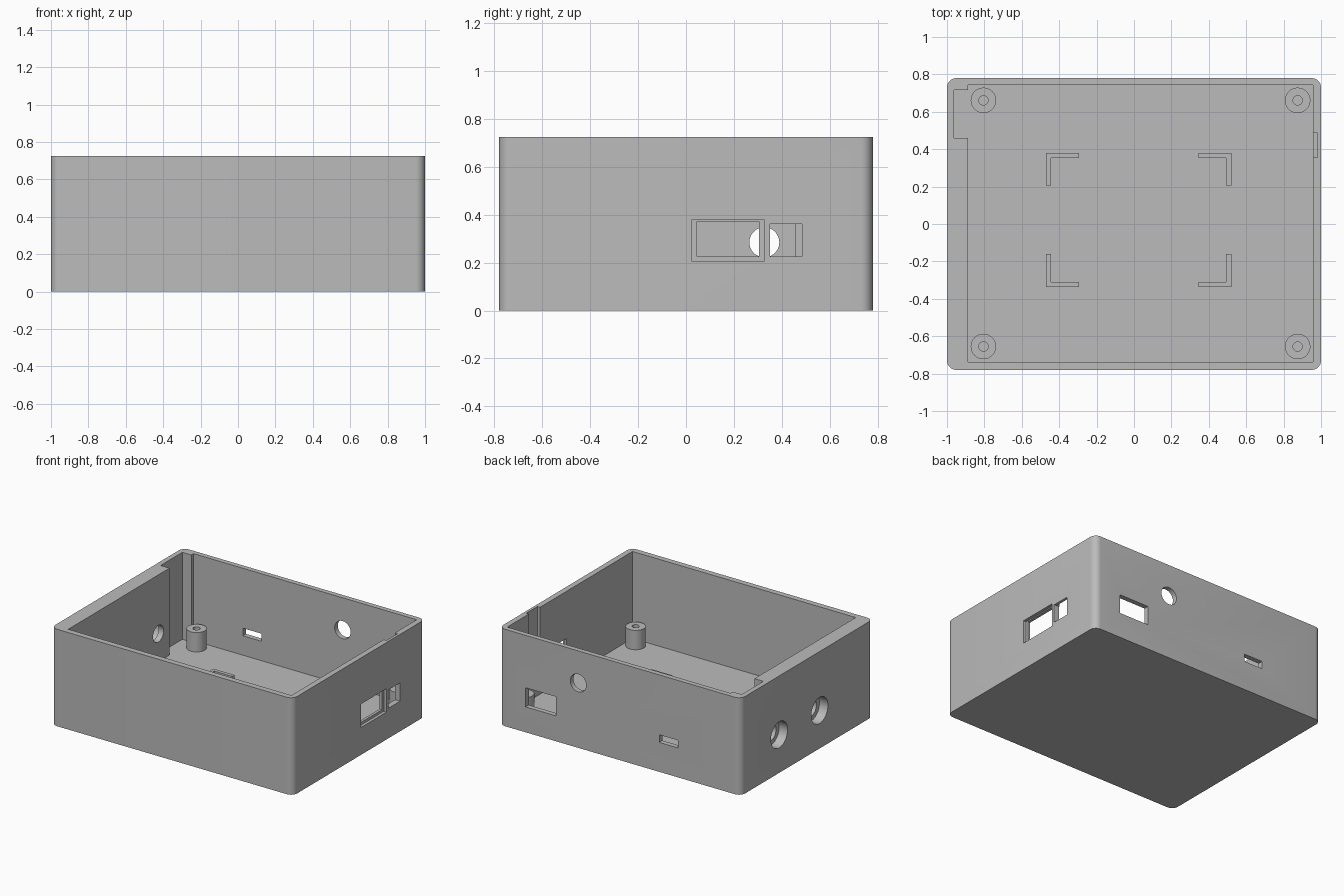
import bpy, bmesh, math
from mathutils import Vector

if "Cube" in bpy.data.objects:
    bpy.data.objects.remove(bpy.data.objects["Cube"])

HEIGHT, FLOOR = 0.725, 0.075

grey = bpy.data.materials.new("plain grey")
grey.diffuse_color = (0.5, 0.5, 0.5, 1)
grey.use_nodes = True
grey.node_tree.nodes["Principled BSDF"].inputs["Base Color"].default_value = grey.diffuse_color


def prism(name, points, z0, z1):
    """Extrude an outline in the xy plane from z0 to z1."""
    bm = bmesh.new()
    face = bm.faces.new([bm.verts.new((x, y, z0)) for x, y in points])
    res = bmesh.ops.extrude_face_region(bm, geom=[face])
    top = [g for g in res["geom"] if isinstance(g, bmesh.types.BMVert)]
    bmesh.ops.translate(bm, verts=top, vec=(0, 0, z1 - z0))
    bmesh.ops.recalc_face_normals(bm, faces=bm.faces)
    mesh = bpy.data.meshes.new(name)
    bm.to_mesh(mesh)
    bm.free()
    mesh.materials.append(grey)
    obj = bpy.data.objects.new(name, mesh)
    bpy.context.collection.objects.link(obj)
    return obj


def box(name, x0, x1, y0, y1, z0, z1):
    return prism(name, [(x0, y0), (x1, y0), (x1, y1), (x0, y1)], z0, z1)


def circle(cx, cy, r, n=48):
    return [(cx + r * math.cos(2 * math.pi * i / n),
             cy + r * math.sin(2 * math.pi * i / n)) for i in range(n)]


def rod(name, axis, center, r, length):
    """Cylinder along the x or y axis, centred on a point."""
    obj = prism(name, circle(0, 0, r), -length / 2, length / 2)
    for v in obj.data.vertices:
        x, y, z = v.co
        v.co = Vector((z, x, y) if axis == "x" else (y, z, x)) + Vector(center)
    return obj


def cut(obj, cutter):
    mod = obj.modifiers.new("cut", "BOOLEAN")
    mod.operation, mod.solver, mod.object = "DIFFERENCE", "EXACT", cutter
    bpy.context.view_layer.objects.active = obj
    bpy.ops.object.modifier_apply(modifier=mod.name)
    bpy.data.objects.remove(cutter)


def smooth(obj):
    bpy.ops.object.select_all(action="DESELECT")
    obj.select_set(True)
    bpy.context.view_layer.objects.active = obj
    bpy.ops.object.shade_smooth_by_angle(angle=math.radians(30))


# Case body: rounded rectangle outline
R, outline = 0.05, []
for k, (sx, sy) in enumerate([(1, 1), (-1, 1), (-1, -1), (1, -1)]):
    for i in range(9):
        a = math.pi / 2 * (k + i / 8)
        outline.append((sx * (1 - R) + R * math.cos(a),
                        sy * (0.78 - R) + R * math.sin(a)))
case = prism("case_body", outline, 0, HEIGHT)

# Cavity with the side pocket in the thick left wall
cut(case, prism("cavity", [(-0.888, -0.737), (0.958, -0.737), (0.958, 0.743),
                           (-0.888, 0.743), (-0.888, 0.717), (-0.962, 0.717),
                           (-0.962, 0.46), (-0.888, 0.46)], FLOOR, 1))

# Right wall: inner slot, recessed window and narrow window
cut(case, box("slot", 0.94, 0.98, 0.355, 0.487, 0.225, 1))
cut(case, box("window_recess", 0.978, 1.1, 0.025, 0.325, 0.205, 0.38))
cut(case, box("window", 0.9, 1.1, 0.045, 0.305, 0.225, 0.372))
cut(case, box("narrow_window", 0.9, 1.1, 0.35, 0.485, 0.225, 0.362))

# Left wall: two counterbored jack holes
for y in (0.327, -0.15):
    cut(case, rod("counterbore", "x", (-1.0, y, 0.285), 0.098, 0.14))
    cut(case, rod("jack_hole", "x", (-0.95, y, 0.285), 0.0625, 0.3))

# Back wall: socket opening, round hole and small slot
cut(case, box("socket", 0.53, 0.78, 0.7, 0.9, 0.19, 0.333))
cut(case, rod("round_hole", "y", (0.345, 0.76, 0.485), 0.066, 0.2))
cut(case, box("small_slot", -0.48, -0.325, 0.7, 0.9, 0.22, 0.277))
smooth(case)

for sx in (-1, 1):
    for sy in (-1, 1):
        # Screw posts with a blind hole
        px, py = 0.035 + sx * 0.84, 0.003 + sy * 0.658
        post = prism("screw_post", circle(px, py, 0.068), FLOOR - 0.01, 0.22)
        cut(post, prism("screw_hole", circle(px, py, 0.025, 32), FLOOR, 0.3))
        smooth(post)
        # Corner brackets on the floor
        shape = [(0, 0), (0.175, 0), (0.175, 0.027), (0.027, 0.027),
                 (0.027, 0.175), (0, 0.175)]
        prism("corner_bracket",
              [(0.025 + sx * (0.495 - u), 0.022 + sy * (0.358 - v))
               for u, v in shape], FLOOR - 0.01, 0.115)
